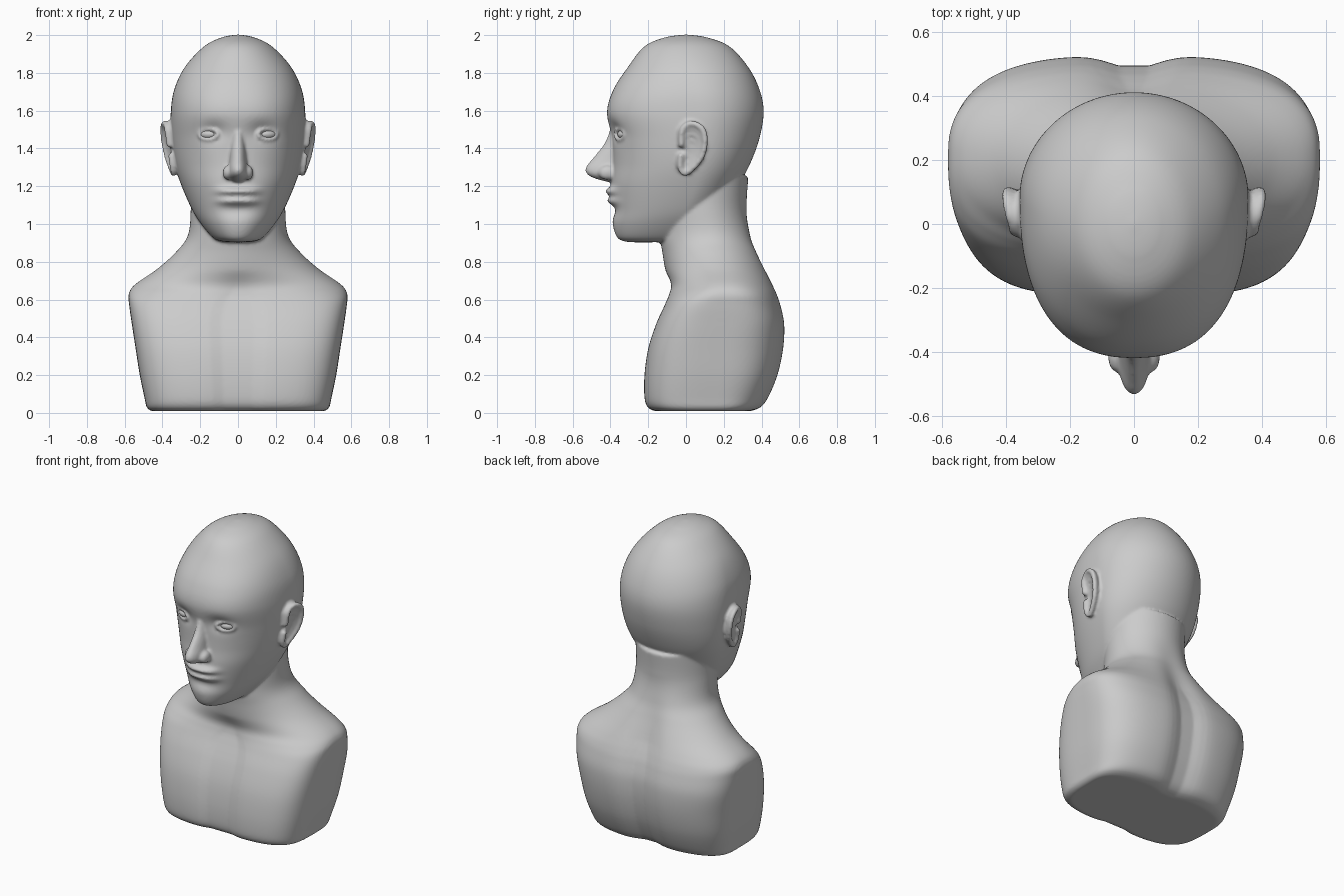
import bpy, bmesh, math
from mathutils import Matrix, Vector

bm = bmesh.new()


def catmull(keys, steps):
    """Smoothly interpolate rows of numbers."""
    out = []
    for i in range(len(keys) - 1):
        a, b, c, d = (keys[min(max(i + k, 0), len(keys) - 1)] for k in (-1, 0, 1, 2))
        for s in range(steps):
            t = s / steps
            out.append([0.5 * (2 * q + (r - p) * t + (2 * p - 5 * q + 4 * r - u) * t * t
                               + (3 * q - p - 3 * r + u) * t ** 3)
                        for p, q, r, u in zip(a, b, c, d)])
    return out + [list(keys[-1])]


def loft(keys, steps, sides, shape=None):
    """Stack rings: z, half width, front y, back y, widest y, front and back squareness."""
    rings = []
    for z, w, yf, yb, yc, nf, nb in catmull(keys, steps):
        ring = []
        for i in range(sides):
            a = 2 * math.pi * (i + 0.5) / sides
            c, s = math.cos(a), math.sin(a)
            n, depth = (nb, yb - yc) if s > 0 else (nf, yc - yf)
            x = w * math.copysign(abs(c) ** (2 / n), c)
            y = yc + depth * math.copysign(abs(s) ** (2 / n), s)
            if shape:
                y += shape(x, z, s)
            ring.append(bm.verts.new((x, y, z)))
        rings.append(ring)
    for r0, r1 in zip(rings, rings[1:]):
        for i in range(sides):
            j = (i + 1) % sides
            bm.faces.new((r0[i], r0[j], r1[j], r1[i]))
    bm.faces.new(rings[0][::-1])
    bm.faces.new(rings[-1])


def blob(loc, size):
    """Ellipsoid, mirrored to both sides."""
    for side in (-1, 1):
        m = Matrix.Translation((side * loc[0], loc[1], loc[2])) @ Matrix.Diagonal((*size, 1))
        bmesh.ops.create_icosphere(bm, subdivisions=2, radius=1, matrix=m)


def bump(v, centre, width, power=2):
    return math.exp(-abs((v - centre) / width) ** power)


# Torso and neck, with grooves down the chest and spine
def torso_shape(x, z, s):
    if s > 0:
        return -0.04 * s * bump(x, 0, 0.1) * min(1, max(0, (1.1 - z) / 0.4))
    return -0.035 * s * bump(x, 0, 0.09) * min(1, max(0, (0.75 - z) / 0.25))


loft([(0.01, 0.46, -0.17, 0.35, 0.15, 4, 3),
      (0.03, 0.483, -0.205, 0.40, 0.15, 4, 3),
      (0.08, 0.495, -0.222, 0.44, 0.15, 4, 3),
      (0.20, 0.52, -0.222, 0.49, 0.17, 4, 3),
      (0.34, 0.542, -0.202, 0.52, 0.18, 4, 3),
      (0.47, 0.562, -0.16, 0.525, 0.2, 4, 3),
      (0.57, 0.576, -0.115, 0.505, 0.2, 3.6, 2.9),
      (0.63, 0.578, -0.092, 0.485, 0.21, 2.8, 2.7),
      (0.68, 0.545, -0.085, 0.465, 0.21, 2.2, 2.4),
      (0.76, 0.43, -0.11, 0.43, 0.19, 1.9, 2.2),
      (0.85, 0.33, -0.125, 0.39, 0.16, 1.9, 2.1),
      (0.94, 0.265, -0.138, 0.355, 0.13, 2, 2),
      (1.08, 0.25, -0.13, 0.322, 0.1, 2, 2),
      (1.25, 0.25, -0.1, 0.33, 0.1, 2, 2)], 6, 128, torso_shape)


# Head, with eye sockets, lips and chin fold pressed into the face
def face_shape(x, z, s):
    if s > 0:
        return 0
    socket = 0.024 * bump(abs(x), 0.13, 0.07) * bump(z, 1.49, 0.05)
    mouth = bump(x, 0, 0.11, 4)
    lips = mouth * (0.036 * bump(z, 1.173, 0.02) + 0.03 * bump(z, 1.122, 0.021))
    fold = 0.01 * bump(x, 0, 0.08) * bump(z, 1.07, 0.03)
    return socket - lips + fold


loft([(0.903, 0.01, -0.27, -0.2, -0.24, 2, 2),
      (0.908, 0.09, -0.325, 0, -0.12, 2, 2),
      (0.93, 0.135, -0.365, 0.05, -0.1, 2.1, 2),
      (1.0, 0.195, -0.388, 0.12, -0.06, 2.1, 2),
      (1.08, 0.245, -0.384, 0.2, 0, 2.2, 2),
      (1.21, 0.302, -0.395, 0.28, 0.05, 2.2, 2),
      (1.32, 0.336, -0.388, 0.34, 0.07, 2.2, 2),
      (1.45, 0.353, -0.392, 0.388, 0.08, 2.3, 2),
      (1.59, 0.356, -0.418, 0.411, 0.08, 2.4, 2),
      (1.71, 0.338, -0.385, 0.39, 0.06, 2.3, 2),
      (1.83, 0.282, -0.308, 0.33, 0.03, 2.1, 2),
      (1.94, 0.18, -0.22, 0.23, 0, 2, 2),
      (1.988, 0.085, -0.11, 0.11, 0, 2, 2),
      (2.003, 0.004, -0.004, 0.004, 0, 2, 2)], 14, 160, face_shape)

# Nose ridge and tip
loft([(1.222, 0.025, -0.41, -0.3, -0.36, 2, 2),
      (1.24, 0.042, -0.48, -0.3, -0.37, 2, 2),
      (1.265, 0.052, -0.525, -0.3, -0.4, 2, 2),
      (1.30, 0.05, -0.53, -0.3, -0.4, 2, 2),
      (1.35, 0.045, -0.492, -0.3, -0.38, 1.8, 2),
      (1.43, 0.04, -0.43, -0.3, -0.35, 1.8, 2),
      (1.52, 0.035, -0.398, -0.3, -0.34, 1.8, 2),
      (1.58, 0.025, -0.39, -0.3, -0.34, 2, 2)], 6, 40)
# Nostril wings
blob((0.052, -0.415, 1.272), (0.03, 0.05, 0.04))

# Eyelids
for i in range(28):
    a = 2 * math.pi * i / 28
    dx, dz = 0.05 * math.cos(a), 0.028 * math.sin(a)
    blob((0.157 + dx, -0.35 + 0.5 * dx, 1.475 + dz), (0.01, 0.012, 0.009))

# Ears: raised rim with a sunken bowl
rim = catmull([(-0.025, 1.42), (-0.018, 1.50), (0.03, 1.532), (0.085, 1.505), (0.102, 1.44),
               (0.085, 1.36), (0.04, 1.30), (-0.005, 1.268), (-0.03, 1.30), (-0.028, 1.36)], 6)
for scale, drop, r in ((1, 0, 0.016), (0.8, 0.012, 0.016), (0.6, 0.022, 0.022),
                       (0.35, 0.03, 0.025), (0.1, 0.032, 0.025)):
    for py, pz in rim:
        y, z = 0.035 + (py - 0.035) * scale, 1.40 + (pz - 1.40) * scale
        x = 0.34 + 0.15 * (z - 1.26) + 0.25 * max(y, 0) - drop
        blob((x, y, z), (r, r, r))
        if scale == 1 and pz > 1.3:
            blob((x - 0.018, y - 0.006, z), (r, r, r))

# Fuse everything into one smooth skin
bmesh.ops.recalc_face_normals(bm, faces=bm.faces)
mesh = bpy.data.meshes.new("bust")
bm.to_mesh(mesh)
bm.free()
bust = bpy.data.objects.new("bust", mesh)
bpy.context.collection.objects.link(bust)
bpy.context.view_layer.objects.active = bust
bust.select_set(True)
remesh = bust.modifiers.new("skin", 'REMESH')
remesh.mode = 'VOXEL'
remesh.voxel_size = 0.009
smooth = bust.modifiers.new("soften", 'SMOOTH')
smooth.factor = 0.5
smooth.iterations = 4
for name in ("skin", "soften"):
    bpy.ops.object.modifier_apply(modifier=name)
bpy.ops.object.shade_smooth()

# Eyeballs
for side, name in ((-1, "right_eye"), (1, "left_eye")):
    bpy.ops.mesh.primitive_uv_sphere_add(segments=32, ring_count=16, radius=1,
                                         location=(side * 0.157, -0.325, 1.475))
    eye = bpy.context.object
    eye.name = name
    eye.scale = (0.05, 0.034, 0.027)
    eye.rotation_euler.z = side * 0.45
    bpy.ops.object.shade_smooth()
